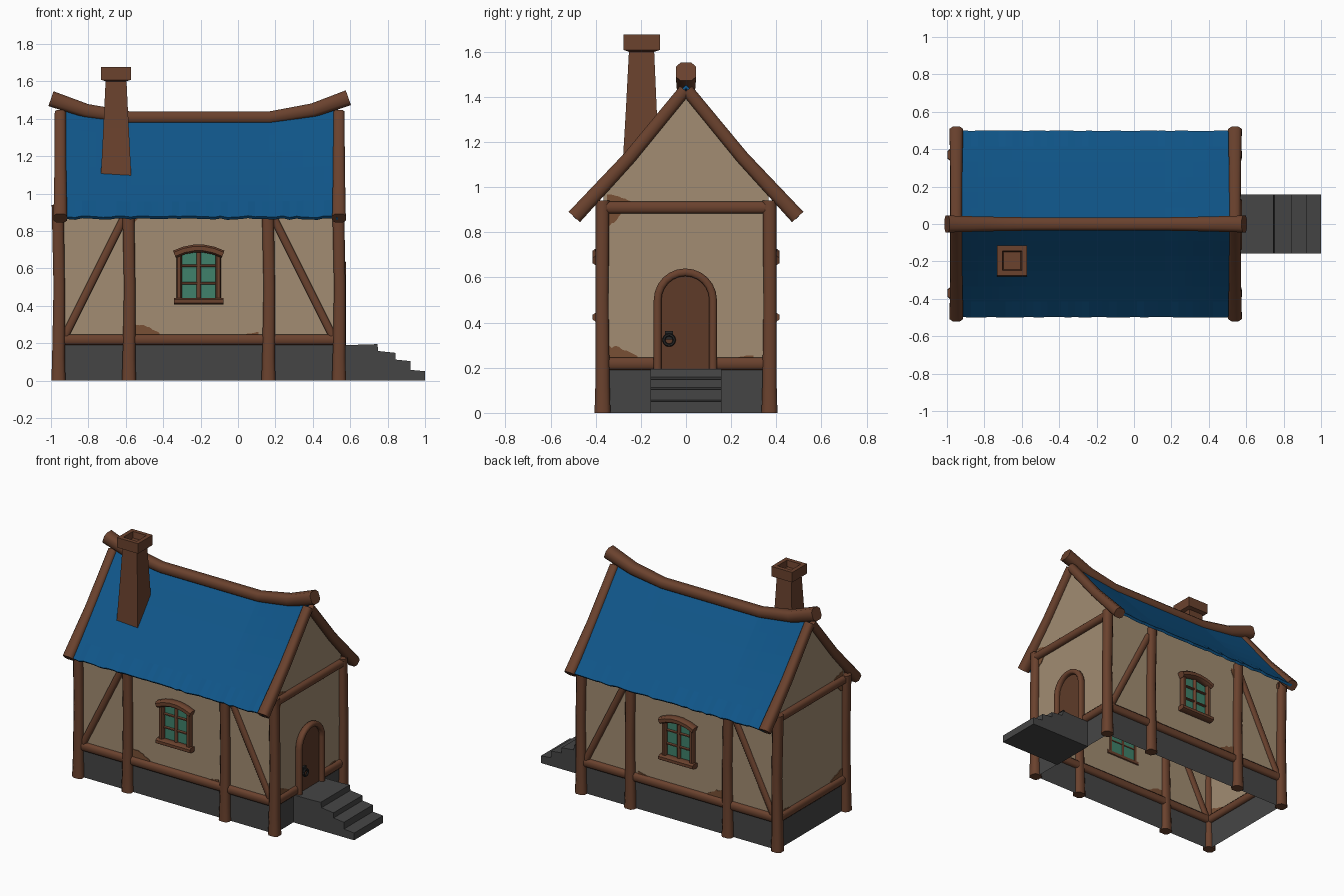
import bpy, bmesh, math, random
from mathutils import Vector

if "Cube" in bpy.data.objects:
    bpy.data.objects.remove(bpy.data.objects["Cube"])

random.seed(4)

def material(name, rgb):
    m = bpy.data.materials.new(name)
    m.diffuse_color = (*rgb, 1)
    m.use_nodes = True
    m.node_tree.nodes["Principled BSDF"].inputs["Base Color"].default_value = m.diffuse_color
    return m

WOOD = material("brown wood", (0.145, 0.054, 0.027))
DOOR = material("door wood", (0.112, 0.044, 0.022))
WALL = material("beige plaster", (0.36, 0.265, 0.168))
PATCH = material("bare brick", (0.19, 0.08, 0.035))
ROOF = material("blue roof", (0.005, 0.092, 0.25))
STONE = material("grey stone", (0.06, 0.06, 0.06))
GLASS = material("green glass", (0.05, 0.22, 0.145))
IRON = material("dark iron", (0.02, 0.02, 0.02))

def finish(name, bm, mat, smooth=False):
    bmesh.ops.recalc_face_normals(bm, faces=bm.faces)
    if smooth:
        for f in bm.faces:
            f.smooth = True
        for e in bm.edges:
            e.smooth = e.calc_face_angle(0) < 0.9
    me = bpy.data.meshes.new(name)
    bm.to_mesh(me)
    bm.free()
    me.materials.append(mat)
    ob = bpy.data.objects.new(name, me)
    bpy.context.collection.objects.link(ob)
    return ob

def loft(name, rings, mat, smooth=True, caps=True):
    bm = bmesh.new()
    rows = [[bm.verts.new(p) for p in r] for r in rings]
    n = len(rows[0])
    for a, b in zip(rows, rows[1:]):
        for i in range(n):
            bm.faces.new((a[i], a[(i + 1) % n], b[(i + 1) % n], b[i]))
    if caps:
        bm.faces.new(rows[0])
        bm.faces.new(rows[-1])
    return finish(name, bm, mat, smooth)

def beam(name, pts, w, h, up, scales=None, mat=WOOD):
    """Chamfered timber swept along a path; w is across, h is along up."""
    pts = [Vector(p) for p in pts]
    scales = scales or [1] * len(pts)
    c = 0.55
    section = [(1, c), (c, 1), (-c, 1), (-1, c), (-1, -c), (-c, -1), (c, -1), (1, -c)]
    rings = []
    for i, p in enumerate(pts):
        t = (pts[min(i + 1, len(pts) - 1)] - pts[max(i - 1, 0)]).normalized()
        side = t.cross(Vector(up)).normalized()
        u = side.cross(t)
        rings.append([p + side * (a * w / 2 * scales[i]) + u * (b * h / 2 * scales[i]) for a, b in section])
    return loft(name, rings, mat)

def prism(name, outline, axis, a, b, mat):
    """2D outline (u, z) extruded from a to b along x or y."""
    def place(d):
        return [(d, u, z) if axis == "x" else (u, d, z) for u, z in outline]
    return loft(name, [place(a), place(b)], mat, smooth=False)

def drop_flat(ob):
    """Remove sloped and horizontal faces, leaving an open shell of walls."""
    bm = bmesh.new()
    bm.from_mesh(ob.data)
    bmesh.ops.delete(bm, geom=[f for f in bm.faces if abs(f.normal.z) > 0.1], context="FACES")
    bm.to_mesh(ob.data)
    bm.free()

X0, X1, Y = -0.955, 0.535, 0.365   # wall planes
MID = -0.205                       # middle of the house along x

# foundation and plaster walls, open below
drop_flat(prism("foundation", [(-Y, 0), (Y, 0), (Y, 0.21), (-Y, 0.21)], "x", X0, X1, STONE))
drop_flat(prism("walls", [(-Y, 0.21), (Y, 0.21), (Y, 0.985), (0, 1.41), (-Y, 0.985)], "x", X0, X1, WALL))

# sagging roof sheet with a ragged eave
def roof_z(x, y):
    t = 1 - abs(y) / 0.49
    ridge = 1.4 + 0.045 * max(0, (abs(x - MID) - 0.375) / 0.35)
    return 0.87 + t * (ridge - 0.87) - 0.05 * t * (1 - t)

bm = bmesh.new()
NX, NY = 40, 12
grid = []
for i in range(NX + 1):
    x = -0.945 + 1.48 * i / NX
    row = []
    for j in range(NY + 1):
        y = -0.49 + 0.98 * j / NY
        rag = random.uniform(-0.005, 0.005) if j in (0, NY) else 0
        row.append(bm.verts.new((x, y + math.copysign(rag, y) if rag else y, roof_z(x, y) + rag)))
    grid.append(row)
for i in range(NX):
    for j in range(NY):
        bm.faces.new((grid[i][j], grid[i + 1][j], grid[i + 1][j + 1], grid[i][j + 1]))
roof = finish("roof", bm, ROOF)
mod = roof.modifiers.new("thickness", "SOLIDIFY")
mod.thickness, mod.offset = 0.018, 0

# ridge beam turned up at both ends
ridge = [(-1.0, 1.507), (-0.81, 1.442), (-0.58, 1.406), (0.17, 1.406), (0.4, 1.445), (0.59, 1.512)]
beam("ridge_beam", [(x, 0, z) for x, z in ridge], 0.075, 0.07, (0, 0, 1), [1.2, 1.06, 0.95, 0.95, 1.06, 1.2])

for s, side in ((-1, "front"), (1, "back")):
    # upright posts, wider at the foot
    for k, x in enumerate((-0.96, -0.583, 0.163, 0.54)):
        path = [(x, s * 0.37, 0), (x, s * 0.37, 0.12), (x + 0.004, s * 0.372, 0.5), (x - 0.004, s * 0.37, 0.94)]
        beam(f"{side}_post_{k}", path, 0.064, 0.06, (0, 1, 0), [1.18, 1.06, 0.95, 1.0])
    # sill beam and diagonal braces
    beam(f"{side}_sill_beam", [(-0.96, s * Y, 0.218), (0.54, s * Y, 0.218)], 0.05, 0.056, (0, 0, 1))
    for k, (xa, xb) in enumerate(((-0.925, -0.605), (0.505, 0.185))):
        beam(f"{side}_brace_{k}", [(xa, s * Y, 0.24), (xb, s * Y, 0.88)], 0.042, 0.04, (0, 1, 0))
    # gable rafters
    for x, end in ((-0.95, "left"), (0.54, "right")):
        path = [(x, s * 0.495, 0.868), (x, s * 0.25, 1.132), (x, s * 0.005, 1.43)]
        beam(f"{end}_{side}_rafter", path, 0.062, 0.066, (1, 0, 0), [1.1, 0.95, 0.9])

    # window: glass, bars, sides, sill and arched head
    wx = -0.21
    pane = [(wx - 0.11, 0.43), (wx + 0.11, 0.43), (wx + 0.11, 0.68), (wx, 0.71), (wx - 0.11, 0.68)]
    prism(f"{side}_window_glass", pane, "y", s * (Y - 0.001), s * (Y + 0.007), GLASS)
    beam(f"{side}_window_bar", [(wx, s * 0.373, 0.43), (wx, s * 0.373, 0.7)], 0.022, 0.026, (0, 1, 0))
    for z in (0.52, 0.613):
        beam(f"{side}_window_crossbar", [(wx - 0.1, s * 0.373, z), (wx + 0.1, s * 0.373, z)], 0.024, 0.014, (0, 0, 1))
    for d in (-0.105, 0.105):
        beam(f"{side}_window_side", [(wx + d, s * 0.38, 0.43), (wx + d, s * 0.38, 0.685)], 0.03, 0.04, (0, 1, 0))
    beam(f"{side}_window_sill", [(wx - 0.132, s * 0.387, 0.424), (wx + 0.132, s * 0.387, 0.424)], 0.056, 0.036, (0, 0, 1))
    arch = [(wx + 0.13 * u, s * 0.387, 0.707 - 0.032 * u * u) for u in (-1, -0.6, -0.2, 0.2, 0.6, 1)]
    beam(f"{side}_window_head", arch, 0.056, 0.042, (0, 0, 1))

# gable cross beams
for x, end in ((X0, "left"), (X1, "right")):
    beam(f"{end}_tie_beam", [(x, -0.385, 0.91), (x, 0.385, 0.91)], 0.06, 0.055, (0, 0, 1))
    spans = [(-0.37, 0.37)] if end == "left" else [(-0.37, -0.13), (0.125, 0.37)]
    for a, b in spans:
        beam(f"{end}_sill_beam", [(x, a, 0.218), (x, b, 0.218)], 0.05, 0.056, (0, 0, 1))

# arched door with frame
def arc(r, n=12):
    pts = [(math.cos(math.pi * i / n) * r - 0.003, 0.5 + math.sin(math.pi * i / n) * r) for i in range(n + 1)]
    return [(r - 0.003, 0.19)] + pts + [(-r - 0.003, 0.19)]
prism("door", arc(0.118), "x", 0.53, 0.55, DOOR)
beam("door_frame", [(0.556, y, z) for y, z in arc(0.123)], 0.034, 0.042, (1, 0, 0))

# door handle
prism("handle_plate", [(-0.092, 0.325), (-0.058, 0.325), (-0.058, 0.362), (-0.092, 0.362)], "x", 0.548, 0.565, IRON)
bpy.ops.mesh.primitive_torus_add(location=(0.572, -0.075, 0.323), rotation=(0, math.pi / 2, 0),
                                 major_radius=0.023, minor_radius=0.007, major_segments=16, minor_segments=6)
bpy.context.object.name = "handle_ring"
bpy.context.object.data.materials.append(IRON)

# stone steps
steps = [(0.53, 0), (1.0, 0), (1.0, 0.05), (0.922, 0.057), (0.922, 0.104), (0.842, 0.112),
         (0.842, 0.148), (0.75, 0.158), (0.745, 0.195), (0.69, 0.192), (0.53, 0.19)]
prism("steps", [(x, z) for x, z in steps], "y", -0.158, 0.158, STONE)

# chimney with a hollow cap
def square(z, h, y):
    return [(-0.652 + a * h, y + b * h, z) for a, b in ((-1, -1), (1, -1), (1, 1), (-1, 1))]
loft("chimney", [square(z, h, y) for z, h, y in (
    (1.08, 0.082, -0.2), (1.35, 0.068, -0.198), (1.6, 0.056, -0.197), (1.608, 0.08, -0.196), (1.677, 0.08, -0.196),
    (1.677, 0.052, -0.196), (1.635, 0.046, -0.196))], WOOD, smooth=False)

# ragged patches of bare brick: rising from (or hanging to) a straight edge
def patch(axis, wall, out, u0, u1, z, h):
    n = 8
    edge = [(u0 + (u1 - u0) * i / n, z + h * (1 - 0.8 * (i / n) ** 1.5) * random.uniform(0.75, 1)) for i in range(n, -1, -1)]
    prism("bare_patch", [(u0, z), (u1, z)] + edge, axis, wall - out * 0.001, wall + out * 0.004, PATCH)

for s in (-1, 1):
    patch("y", s * Y, s, -0.56, -0.42, 0.24, 0.075)
    patch("y", s * Y, s, 0.11, 0.03, 0.24, 0.022)
    patch("y", s * Y, s, -0.56, -0.53, 0.9, -0.08)
for wall, out in ((X1, 1), (X0, -1)):
    patch("x", wall, out, -0.35, -0.245, 0.93, 0.042)
    patch("x", wall, out, -0.35, -0.29, 0.89, -0.07)
    patch("x", wall, out, -0.345, -0.215, 0.24, 0.065)
    patch("x", wall, out, 0.3, 0.21, 0.24, 0.018)
